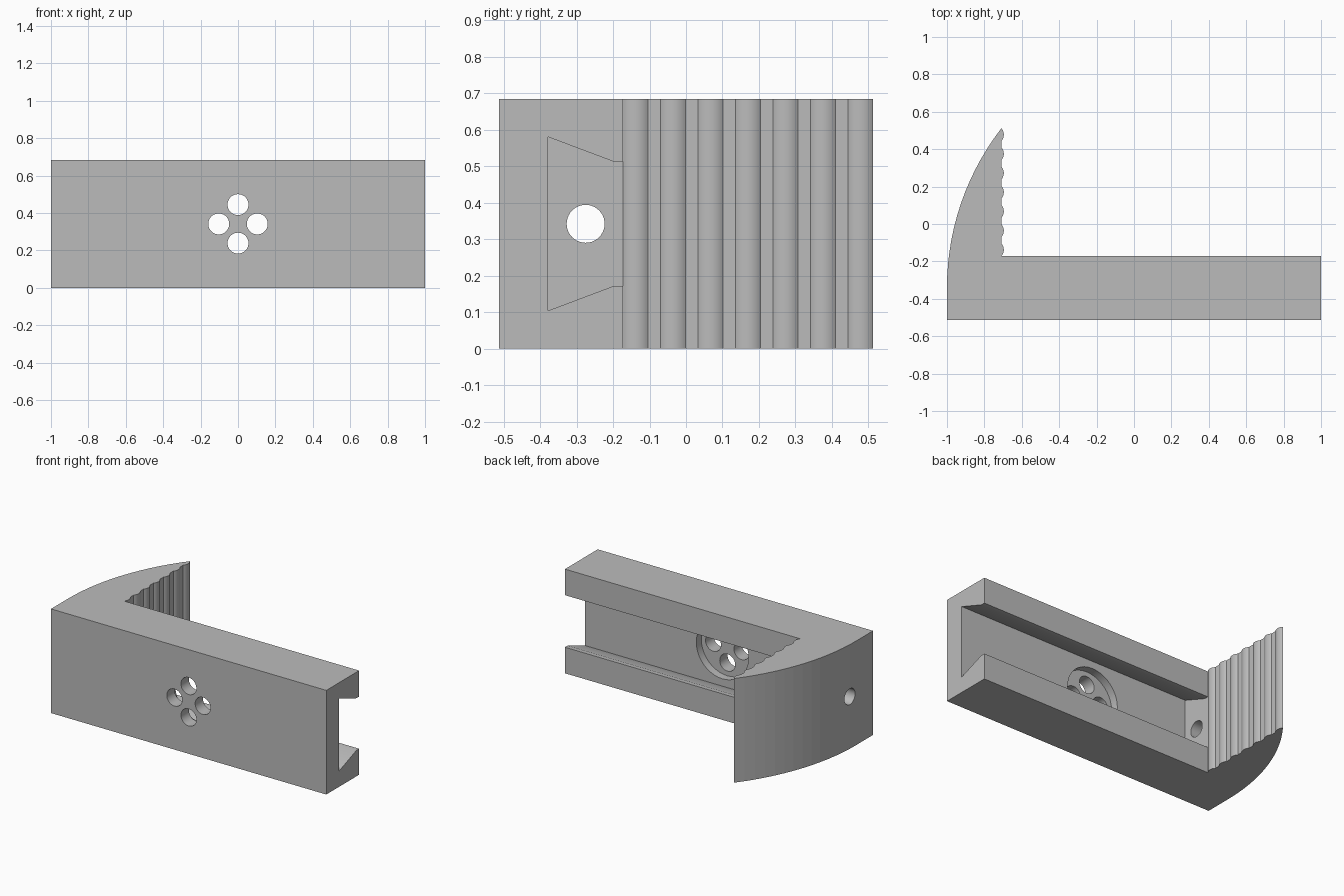
import bpy, bmesh, math

cube = bpy.data.objects.get("Cube")
if cube:
    bpy.data.objects.remove(cube, do_unlink=True)

HEIGHT, MID = 0.684, 0.342
FRONT, BACK = -0.512, -0.172     # depth range of the rail
INNER = -0.709                   # inner plane of the jaw

grey = bpy.data.materials.new("grey")
grey.use_nodes = True
grey.diffuse_color = (0.5, 0.5, 0.5, 1)
grey.node_tree.nodes["Principled BSDF"].inputs["Base Color"].default_value = (0.5, 0.5, 0.5, 1)


def prism(name, points, offset):
    """Extrude a closed outline along an offset."""
    bm = bmesh.new()
    face = bm.faces.new([bm.verts.new(p) for p in points])
    moved = bmesh.ops.extrude_face_region(bm, geom=[face])["geom"]
    bmesh.ops.translate(bm, vec=offset, verts=[v for v in moved if isinstance(v, bmesh.types.BMVert)])
    bmesh.ops.recalc_face_normals(bm, faces=bm.faces)
    mesh = bpy.data.meshes.new(name)
    bm.to_mesh(mesh)
    bm.free()
    mesh.materials.append(grey)
    obj = bpy.data.objects.new(name, mesh)
    bpy.context.collection.objects.link(obj)
    return obj


def combine(target, other, operation):
    """Apply a boolean and remove the helper."""
    mod = target.modifiers.new(operation, "BOOLEAN")
    mod.operation, mod.object, mod.solver = operation, other, "EXACT"
    bpy.context.view_layer.objects.active = target
    bpy.ops.object.modifier_apply(modifier=mod.name)
    bpy.data.objects.remove(other, do_unlink=True)


def drill(target, radius, start, offset):
    """Cut a round hole along x or y."""
    x, y, z = start
    ring = []
    for i in range(40):
        a = math.tau * i / 40
        u, w = radius * math.cos(a), radius * math.sin(a)
        ring.append((x, y + u, z + w) if offset[0] else (x + u, y, z + w))
    cutter = prism("hole_cutter", ring, offset)
    cutter.hide_render = True
    combine(target, cutter, "DIFFERENCE")


# Rail with a dovetail slot, mirrored about its middle height
half = [(FRONT, MID), (BACK, MID), (BACK, 0.171), (-0.2, 0.171), (-0.378, 0.238)]
section = [(INNER, y, MID + s) for y, s in half]
section += [(INNER, y, MID - s) for y, s in reversed(half)]
clamp = prism("clamp_body", section, (1 - INNER, 0, 0))

# Jaw: curved outer side and rounded grip ribs on the inner side
tip, start = 0.512, -0.34
rise, run = tip - start, 1 + INNER
radius = (rise ** 2 + run ** 2) / (2 * run)
sweep = math.asin(rise / radius)
outline = [(INNER, FRONT), (-1, FRONT)]
for i in range(15):
    a = sweep * i / 14
    outline.append((-1 + radius * (1 - math.cos(a)), start + radius * math.sin(a)))
outline[-1] = (INNER, tip)
pitch, width, bulge = 0.1027, 0.068, 0.013
rib_radius = (width ** 2 / 4 + bulge ** 2) / (2 * bulge)
rib_angle = math.asin(width / 2 / rib_radius)
for k in range(7):
    middle = tip - width / 2 - k * pitch
    for i in range(11):
        a = rib_angle * (1 - i / 5)
        outline.append((INNER + bulge - rib_radius * (1 - math.cos(a)), middle + rib_radius * math.sin(a)))
# Drop the repeated tip and settle the last rib on the rail
del outline[16]
outline[-1] = (INNER, BACK)
jaw = prism("jaw", [(x, y, 0) for x, y in outline], (0, 0, HEIGHT))
combine(clamp, jaw, "UNION")

# Round recess in the slot floor and four holes through the front
drill(clamp, 0.19, (0, -0.43, MID), (0, 0.1, 0))
for i in range(4):
    a = math.pi / 2 * i
    drill(clamp, 0.056, (0.103 * math.cos(a), -0.6, MID + 0.103 * math.sin(a)), (0, 0.25, 0))

# Cross hole through the closed end of the slot
drill(clamp, 0.052, (-1.1, -0.275, MID), (0.5, 0, 0))

# Smooth ribs and holes, faceted outer curve
for obj in bpy.context.selected_objects:
    obj.select_set(False)
clamp.select_set(True)
bpy.context.view_layer.objects.active = clamp
bpy.ops.object.shade_smooth_by_angle(angle=math.radians(30))
for poly in clamp.data.polygons:
    if poly.normal.x < -0.05 and poly.center.x < INNER and poly.area > 0.02:
        poly.use_smooth = False
